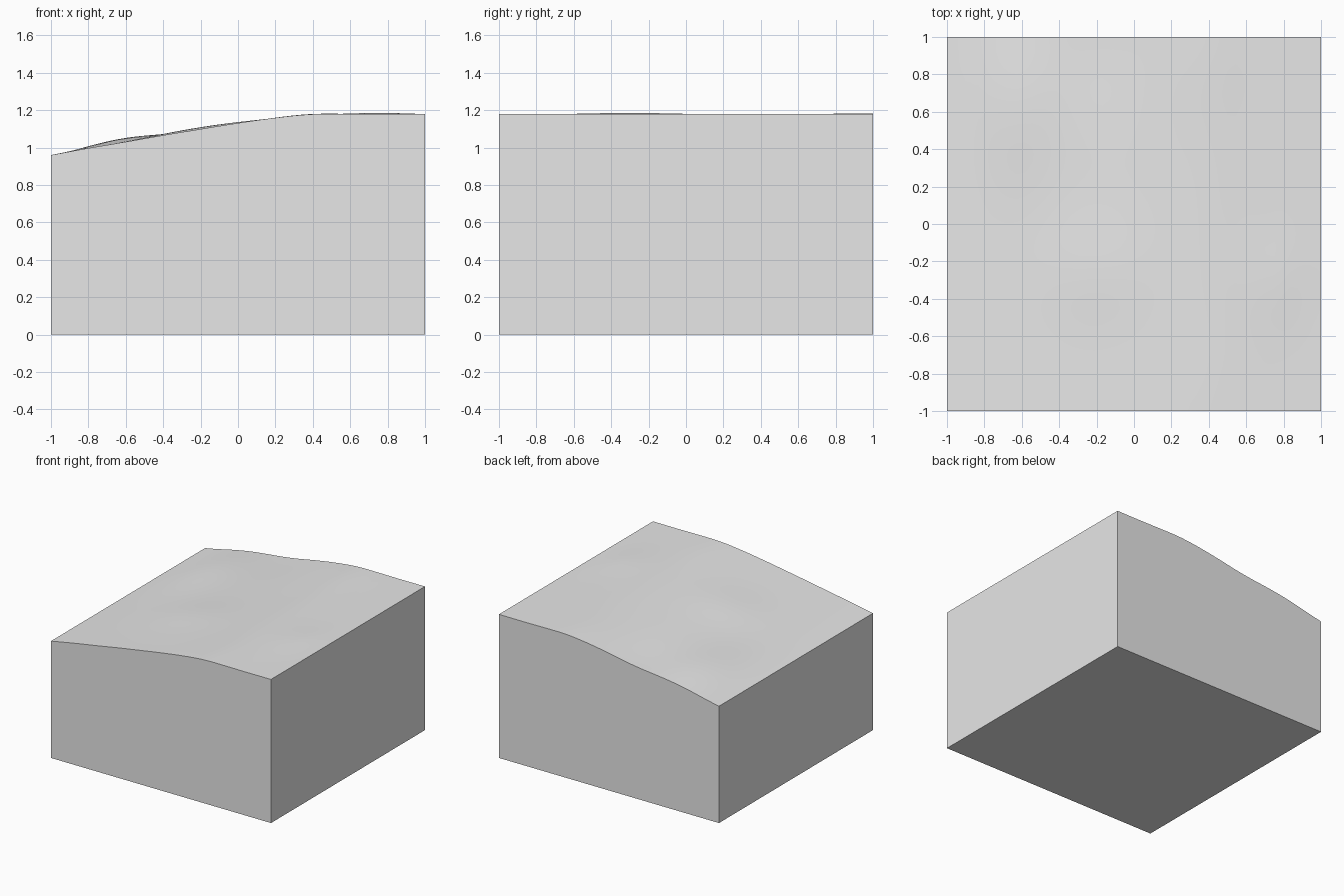
import bpy, bmesh, math
from mathutils import Vector

if "Cube" in bpy.data.objects:
    bpy.data.objects.remove(bpy.data.objects["Cube"])

# Slope profile heights, evenly spaced from x = -1 to x = 1
PROFILE = [0.96, 0.997, 1.031, 1.066, 1.099, 1.131, 1.157, 1.175, 1.179, 1.179, 1.18]
# Gentle swells on the surface: x, y, height, radius in x, radius in y
SWELLS = [(-0.62, 0.65, 0.021, 0.22, 0.42),
          (-0.22, -0.25, 0.010, 0.28, 0.28),
          (-0.20, 0.95, -0.008, 0.22, 0.35),
          (0.35, 0.90, 0.005, 0.22, 0.35),
          (0.35, -0.90, 0.004, 0.22, 0.35),
          (0.80, -0.30, 0.007, 0.22, 0.25)]
N = 48


def profile(x):
    """Smooth curve through the profile heights."""
    t = (x + 1) * 5
    i = min(int(t), 9)
    f = t - i
    p1, p2 = PROFILE[i], PROFILE[i + 1]
    p0 = PROFILE[i - 1] if i > 0 else 2 * p1 - p2
    p3 = PROFILE[i + 2] if i < 9 else 2 * p2 - p1
    return p1 + 0.5 * f * (p2 - p0 + f * (2 * p0 - 5 * p1 + 4 * p2 - p3
                                          + f * (3 * (p1 - p2) + p3 - p0)))


def height(x, y):
    fade = min(1.0, (1 - abs(x)) / 0.2)
    swell = sum(h * math.exp(-((x - cx) / rx) ** 2 - ((y - cy) / ry) ** 2)
                for cx, cy, h, rx, ry in SWELLS)
    return profile(x) + swell * fade


# Terrain block: a grid top with walls extruded down to a flat base
bm = bmesh.new()
bmesh.ops.create_grid(bm, x_segments=N, y_segments=N, size=1)
for v in bm.verts:
    v.co.x = max(-1, min(1, v.co.x))
    v.co.z = height(v.co.x, v.co.y)
rim = [e for e in bm.edges if e.is_boundary]
walls = bmesh.ops.extrude_edge_only(bm, edges=rim)["geom"]
for v in walls:
    if isinstance(v, bmesh.types.BMVert):
        v.co.z = 0
base_edges = [e for e in walls if isinstance(e, bmesh.types.BMEdge)
              and all(v.co.z == 0 for v in e.verts)]
bmesh.ops.contextual_create(bm, geom=base_edges)
bmesh.ops.recalc_face_normals(bm, faces=bm.faces)
mesh = bpy.data.meshes.new("terrain_block")
bm.to_mesh(mesh)
bm.free()

block = bpy.data.objects.new("terrain_block", mesh)
bpy.context.collection.objects.link(block)
grey = bpy.data.materials.new("light_grey")
grey.diffuse_color = (0.8, 0.8, 0.8, 1)
grey.use_nodes = True
grey.node_tree.nodes["Principled BSDF"].inputs["Base Color"].default_value = grey.diffuse_color
mesh.materials.append(grey)

# Smooth top, crisp block edges
bpy.context.view_layer.objects.active = block
block.select_set(True)
bpy.ops.object.shade_smooth_by_angle(angle=math.radians(30))
